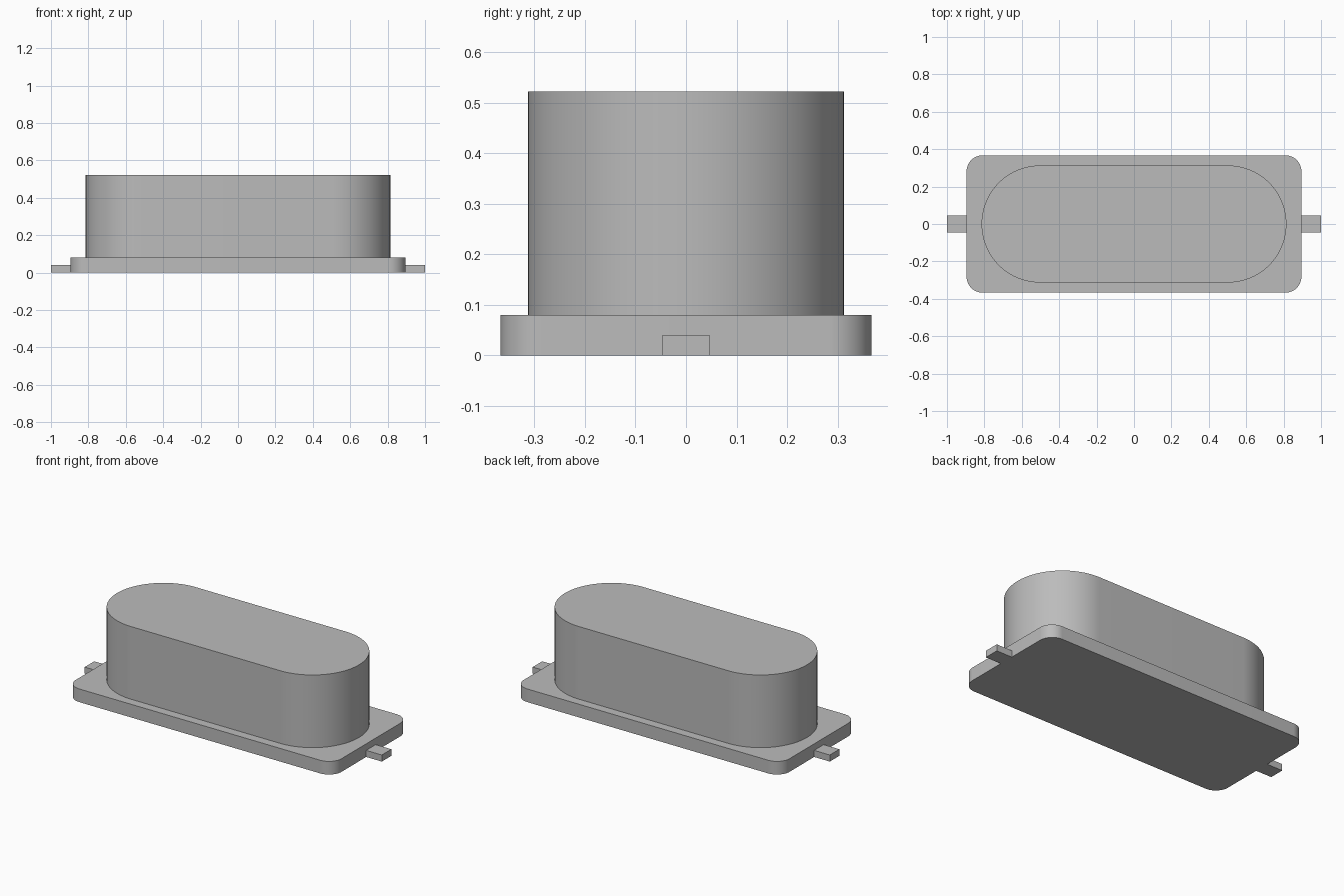
import bpy, bmesh, math

if "Cube" in bpy.data.objects:
    bpy.data.objects.remove(bpy.data.objects["Cube"])

metal = bpy.data.materials.new("grey metal")
metal.diffuse_color = (0.5, 0.5, 0.5, 1)
metal.use_nodes = True
metal.node_tree.nodes["Principled BSDF"].inputs["Base Color"].default_value = metal.diffuse_color


def rounded_prism(name, hx, hy, r, z0, z1, steps=24):
    """Extruded rectangle with rounded vertical corners."""
    outline = []
    for i, (sx, sy) in enumerate([(1, 1), (-1, 1), (-1, -1), (1, -1)]):
        for k in range(steps + 1):
            a = (i + k / steps) * math.pi / 2
            outline.append((sx * (hx - r) + r * math.cos(a),
                            sy * (hy - r) + r * math.sin(a), z0))
    bm = bmesh.new()
    base = bm.faces.new([bm.verts.new(p) for p in outline])
    top = bmesh.ops.extrude_face_region(bm, geom=[base], use_keep_orig=True)
    for v in top["geom"]:
        if isinstance(v, bmesh.types.BMVert):
            v.co.z = z1
    bmesh.ops.remove_doubles(bm, verts=bm.verts, dist=1e-5)
    bmesh.ops.recalc_face_normals(bm, faces=bm.faces)
    return finish(name, bm)


def box(name, x0, x1, hy, z0, z1):
    bm = bmesh.new()
    bmesh.ops.create_cube(bm, size=1)
    for v in bm.verts:
        v.co = ((x0 + x1) / 2 + v.co.x * (x1 - x0), v.co.y * 2 * hy,
                (z0 + z1) / 2 + v.co.z * (z1 - z0))
    return finish(name, bm)


def finish(name, bm):
    mesh = bpy.data.meshes.new(name)
    bm.to_mesh(mesh)
    bm.free()
    mesh.materials.append(metal)
    obj = bpy.data.objects.new(name, mesh)
    bpy.context.collection.objects.link(obj)
    bpy.ops.object.select_all(action="DESELECT")
    bpy.context.view_layer.objects.active = obj
    obj.select_set(True)
    bpy.ops.object.shade_smooth_by_angle(angle=math.radians(30))
    return obj


# Base flange and the stadium-shaped can on it
rounded_prism("base_plate", 0.895, 0.367, 0.085, 0, 0.08)
rounded_prism("can", 0.815, 0.313, 0.3129, 0.08, 0.522, steps=32)

# Flat leads at both ends
box("right_lead", 0.895, 1.0, 0.046, 0, 0.04)
box("left_lead", -1.0, -0.895, 0.046, 0, 0.04)
